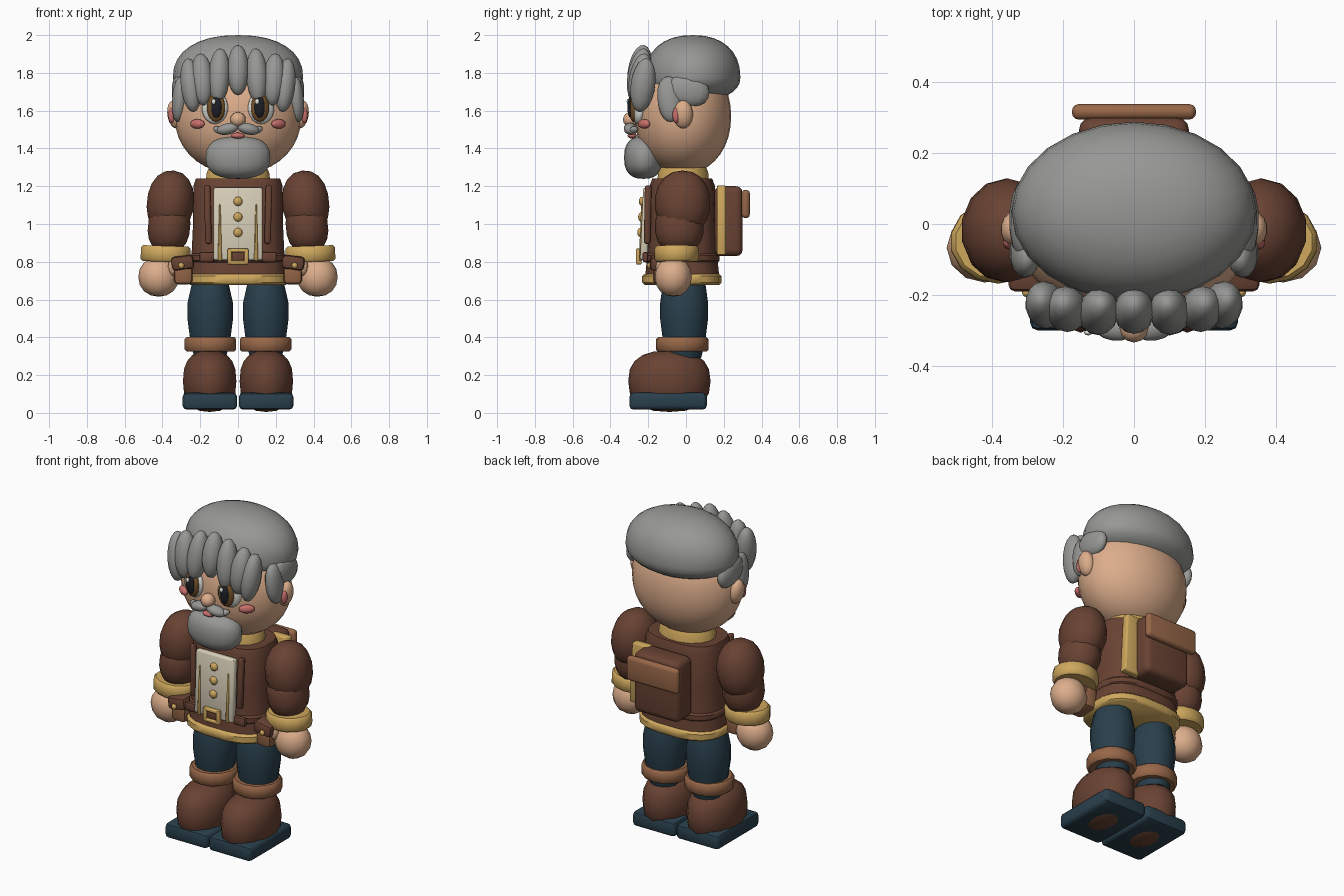
import bpy, bmesh, math
from mathutils import Euler

if "Cube" in bpy.data.objects:
    bpy.data.objects.remove(bpy.data.objects["Cube"])

COL = dict(hair=(.31, .31, .30), skin=(.72, .42, .26), brown=(.14, .055, .033), tan=(.31, .135, .065),
           blue=(.022, .05, .072), gold=(.62, .39, .11), cream=(.68, .62, .48), pink=(.58, .16, .15),
           dark=(.012, .014, .02), iris=(.18, .085, .025), white=(.8, .8, .76))
MAT = {}
for k, c in COL.items():
    MAT[k] = bpy.data.materials.new(k)
    MAT[k].diffuse_color = (*c, 1)


def finish(bm, name, loc, mat, rot, angle):
    bmesh.ops.recalc_face_normals(bm, faces=bm.faces)
    me = bpy.data.meshes.new(name)
    bm.to_mesh(me)
    bm.free()
    for p in me.polygons:
        p.use_smooth = True
    me.set_sharp_from_angle(angle=math.radians(angle))
    me.materials.append(MAT[mat])
    ob = bpy.data.objects.new(name, me)
    ob.location, ob.rotation_euler = loc, Euler([math.radians(a) for a in rot])
    bpy.context.collection.objects.link(ob)
    return ob


def both(fn, name, loc, *a, rot=(0, 0, 0), **k):
    """Build a part on both sides of x = 0."""
    fn(name + "_right", loc, *a, rot=rot, **k)
    fn(name + "_left", (-loc[0], *loc[1:]), *a, rot=(rot[0], -rot[1], -rot[2]), **k)


def sgn_pow(v, p):
    return math.copysign(abs(v) ** p, v)


def ball(name, loc, r, mat, rot=(0, 0, 0), seg=14, rings=9, e=1.0, low=None):
    """Ellipsoid; e < 1 makes it boxier, low sets another radius below the middle."""
    bm = bmesh.new()
    bmesh.ops.create_uvsphere(bm, u_segments=seg, v_segments=rings, radius=1)
    for v in bm.verts:
        x, y, z = v.co
        h = math.hypot(x, y)
        k = (h ** e / h) if h > 1e-5 else 0
        rz = low if (low and z < 0) else r[2]
        v.co = (x * k * r[0], y * k * r[1], sgn_pow(z, e) * rz)
    return finish(bm, name, loc, mat, rot, 70)


def box(name, loc, size, mat, rot=(0, 0, 0), bev=.015, seg=2, taper=1):
    bm = bmesh.new()
    bmesh.ops.create_cube(bm, size=1)
    for v in bm.verts:
        t = taper if v.co.z > 0 else 1
        v.co = (v.co.x * size[0] * t, v.co.y * size[1], v.co.z * size[2])
    bmesh.ops.bevel(bm, geom=bm.edges[:], offset=bev, segments=seg, profile=.5, affect='EDGES')
    return finish(bm, name, loc, mat, rot, 45)


def loft(name, loc, rings, mat, rot=(0, 0, 0), seg=14, e=1.0):
    """Stacked (super)elliptic rings, each (z, rx, ry)."""
    bm = bmesh.new()
    loops = []
    for z, rx, ry in rings:
        ang = [2 * math.pi * (i + .5) / seg for i in range(seg)]
        loops.append([bm.verts.new((sgn_pow(math.cos(a), e) * rx, sgn_pow(math.sin(a), e) * ry, z)) for a in ang])
    for lo, hi in zip(loops, loops[1:]):
        for i in range(seg):
            j = (i + 1) % seg
            bm.faces.new((lo[i], lo[j], hi[j], hi[i]))
    bm.faces.new(loops[0])
    bm.faces.new(loops[-1])
    return finish(bm, name, loc, mat, rot, 45)


def band(name, loc, rx, ry, h, mat, rot=(0, 0, 0), e=1.0, seg=14):
    b = .012
    return loft(name, loc, [(-h, rx - b, ry - b), (-h + b, rx, ry), (h - b, rx, ry), (h, rx - b, ry - b)],
                mat, rot, seg, e)


# Boots, soles and legs
both(ball, "boot", (.15, -.088, .168), (.145, .218, .163), "brown", seg=14, rings=10, e=.8)
both(box, "sole", (.149, -.095, .062), (.288, .41, .09), "blue", bev=.022)
both(loft, "leg", (.147, -.01, 0), [(.29, .085, .09), (.38, .108, .112), (.5, .124, .127), (.58, .124, .127),
                                   (.67, .103, .115), (.73, .08, .09)], "blue")
both(band, "boot_cuff", (.146, -.02, .363), .14, .14, .039, "tan")

# Coat with hem, belt and collar
loft("coat", (0, -.02, 0), [(.7, .262, .2), (.8, .25, .19), (1.0, .24, .182), (1.2, .238, .175), (1.24, .225, .16)],
     "brown", seg=20, e=.7)
band("coat_hem", (0, -.022, .707), .268, .212, .029, "gold", e=.7, seg=20)
band("belt", (0, -.021, .82), .256, .2, .026, "brown", e=.7, seg=20)
loft("collar", (0, -.015, 0), [(1.22, .175, .14), (1.275, .168, .135), (1.31, .15, .12)], "gold", seg=16)

# Front panel, buttons, trims and buckle
box("front_panel", (0, -.215, 1.0), (.262, .04, .385), "cream", rot=(-2.5, 0, 0), bev=.012)
for i, z in enumerate((1.12, 1.037, .955)):
    ball(f"button_{i}", (0, -.232 - i * .004, z), (.025, .018, .025), "gold", seg=10, rings=6)
both(box, "panel_trim", (.096, -.236, .955), (.022, .015, .3), "gold", rot=(-2.5, 0, 0), bev=.005, seg=1, taper=.3)
both(box, "coat_strap", (.16, -.203, 1.05), (.034, .035, .31), "brown", rot=(-1, 1.5, 0), bev=.012)
both(box, "belt_tab", (.165, -.215, .825), (.08, .03, .055), "brown", bev=.012)
box("buckle_core", (0, -.243, .828), (.08, .02, .05), "brown", bev=.006)
for s in (-1, 1):
    box(f"buckle_side_{s}", (s * .044, -.25, .828), (.022, .028, .085), "gold", bev=.006)
    box(f"buckle_bar_{s}", (0, -.25, .828 + s * .032), (.1, .028, .02), "gold", bev=.006)

# Belt pouches
both(box, "pouch", (.29, -.1, .752), (.1, .15, .145), "tan", bev=.025)
both(box, "pouch_flap", (.293, -.108, .795), (.118, .165, .075), "brown", rot=(0, 8, 0), bev=.02)
both(ball, "pouch_stud", (.3, -.193, .78), (.016, .014, .016), "gold", seg=8, rings=6)

# Arms
both(ball, "upper_sleeve", (.358, -.018, 1.112), (.128, .148, .172), "brown", rot=(0, -6, 0), e=.92)
both(ball, "lower_sleeve", (.365, -.035, .985), (.115, .13, .14), "brown", rot=(0, -6, 0), e=.85)
both(band, "sleeve_cuff", (.383, -.05, .842), .135, .118, .042, "gold", rot=(0, -2, 0))
both(ball, "hand", (.42, -.067, .72), (.108, .098, .105), "skin", e=.95, seg=12, rings=8)
both(ball, "thumb", (.342, -.13, .775), (.03, .032, .05), "skin", seg=10, rings=6)

# Backpack
box("backpack", (0, .225, 1.015), (.31, .15, .37), "brown", bev=.035, seg=3)
box("backpack_flap", (0, .316, 1.106), (.35, .044, .15), "tan", bev=.02, seg=3)
box("backpack_side_plate", (.165, .187, 1.02), (.15, .048, .37), "gold", bev=.01, taper=.75)

# Head and ears
ball("head", (0, -.016, 1.57), (.335, .255, .305), "skin", seg=28, rings=18, e=.95)
both(ball, "ear", (.335, -.015, 1.58), (.04, .052, .075), "skin", rot=(0, 8, 0))
both(ball, "inner_ear", (.352, -.052, 1.575), (.018, .02, .042), "pink", seg=10, rings=6)

# Hair cap, fringe locks and sideburns
ball("hair_cap", (0, .035, 1.775), (.345, .253, .225), "hair", seg=24, rings=16, e=.88, low=.125)
ball("fringe_centre", (0, -.245, 1.815), (.058, .062, .135), "hair", rot=(-10, 0, 0))
both(ball, "fringe_inner", (.1, -.247, 1.785), (.058, .062, .148), "hair", rot=(-10, -3, 0))
both(ball, "fringe_middle", (.19, -.24, 1.765), (.06, .062, .14), "hair", rot=(-9, 4, 0))
both(ball, "fringe_outer", (.25, -.228, 1.735), (.055, .065, .145), "hair", rot=(-8, 6, 0))
both(ball, "sideburn_front", (.308, -.085, 1.66), (.042, .066, .122), "hair", rot=(6, -4, 0), e=.9)
both(ball, "sideburn_top", (.31, .01, 1.705), (.042, .115, .08), "hair", rot=(-12, 0, 0), e=.9)

# Eyes and brows
both(ball, "eye_white", (.122, -.253, 1.615), (.072, .035, .086), "white", rot=(0, 0, 12))
both(ball, "iris", (.116, -.277, 1.616), (.05, .025, .076), "iris", rot=(0, 0, 10))
both(ball, "pupil", (.115, -.294, 1.618), (.029, .016, .056), "dark", rot=(0, 0, 10), seg=12)
for s in (-1, 1):
    ball(f"eye_glint_{s}", (s * .115 - .014, -.306, 1.648), (.012, .008, .015), "white", seg=8, rings=6)
both(ball, "brow", (.115, -.272, 1.703), (.055, .02, .012), "hair", rot=(0, 6, 12), seg=10, rings=6)

# Nose, cheeks, mouth, moustache and beard
ball("nose", (0, -.292, 1.553), (.041, .042, .04), "skin", seg=12, rings=8)
both(ball, "cheek", (.215, -.222, 1.53), (.046, .022, .025), "pink", rot=(0, 0, 38))
ball("mouth", (0, -.285, 1.468), (.04, .025, .016), "pink", seg=10, rings=6)
both(ball, "moustache", (.056, -.293, 1.503), (.06, .036, .03), "hair", rot=(0, 12, 8))
both(ball, "moustache_tip", (.1, -.277, 1.497), (.034, .024, .019), "hair", rot=(0, -20, 20), seg=10, rings=6)
ball("beard", (0, -.225, 1.352), (.174, .103, .113), "hair", seg=18, rings=12, e=.8)

for m in bpy.data.materials:
    if m.users and not m.is_grease_pencil:
        m.use_nodes = True
        m.node_tree.nodes["Principled BSDF"].inputs["Base Color"].default_value = m.diffuse_color
